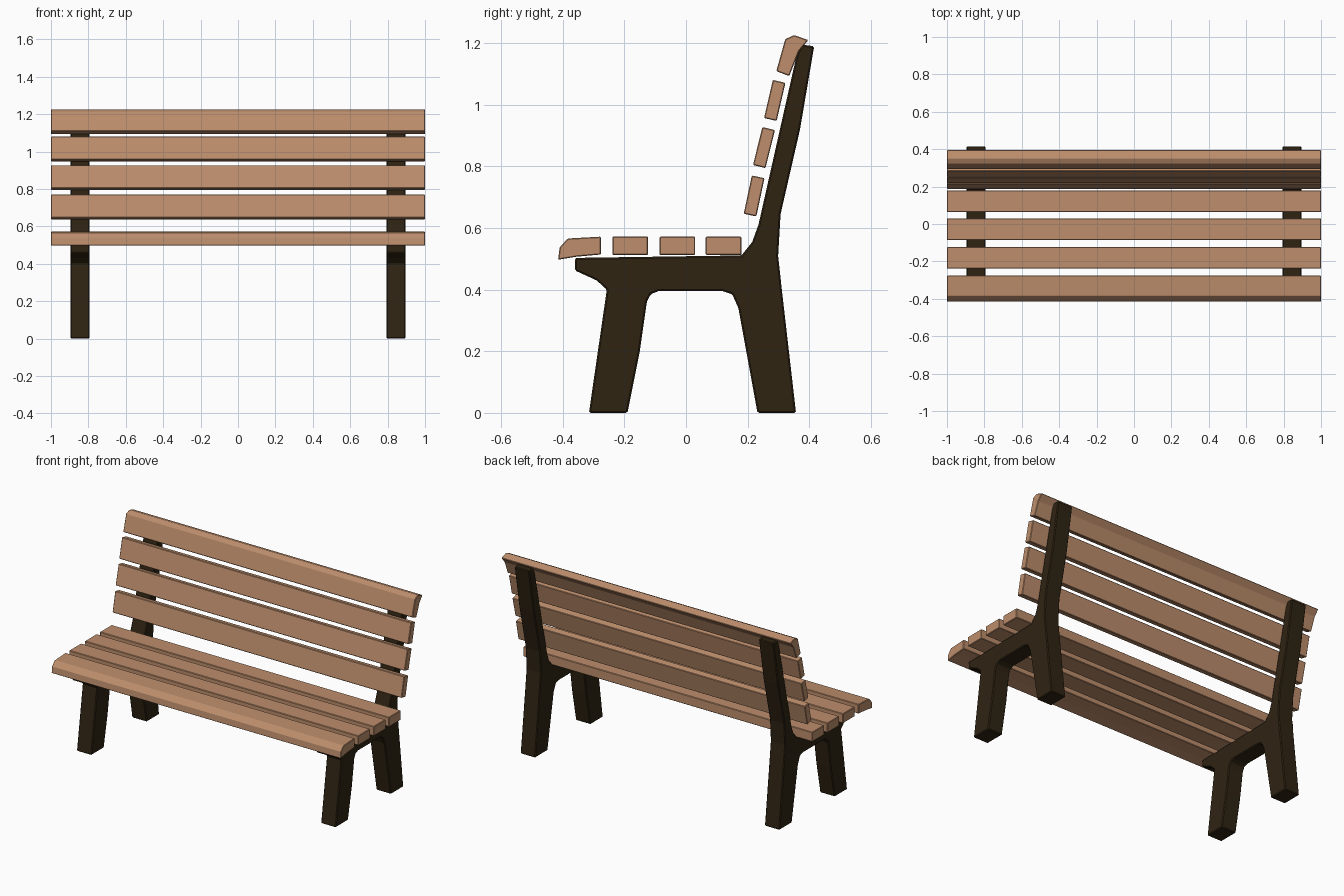
import bpy
import bmesh
from math import radians
from mathutils import Matrix, Vector

default_cube = bpy.data.objects.get("Cube")
if default_cube:
    bpy.data.objects.remove(default_cube, do_unlink=True)


def make_material(name, colour):
    material = bpy.data.materials.new(name)
    material.use_nodes = True
    material.diffuse_color = (*colour, 1)
    shader = material.node_tree.nodes["Principled BSDF"]
    shader.inputs["Base Color"].default_value = (*colour, 1)
    shader.inputs["Roughness"].default_value = 0.8
    return material


wood = make_material("warm wood", (0.51, 0.27, 0.15))
dark_metal = make_material("dark brown metal", (0.028, 0.017, 0.006))


def extrude_profile(name, profile, x_start, x_end, material, bevel):
    """Extrude a side profile of (y, z) points along x."""
    bm = bmesh.new()
    face = bm.faces.new([bm.verts.new((x_start, y, z)) for y, z in profile])
    result = bmesh.ops.extrude_face_region(bm, geom=[face])
    moved = [v for v in result["geom"] if isinstance(v, bmesh.types.BMVert)]
    bmesh.ops.translate(bm, verts=moved, vec=(x_end - x_start, 0, 0))
    bmesh.ops.recalc_face_normals(bm, faces=bm.faces)
    mesh = bpy.data.meshes.new(name)
    bm.to_mesh(mesh)
    bm.free()
    mesh.materials.append(material)
    part = bpy.data.objects.new(name, mesh)
    bpy.context.collection.objects.link(part)
    modifier = part.modifiers.new("Soft edges", "BEVEL")
    modifier.width = bevel
    modifier.segments = 1
    modifier.limit_method = "ANGLE"
    modifier.angle_limit = radians(40)
    return part


def slat(name, y, z, depth, height, tilt=0):
    """Rectangular board spanning the bench, tilted about its length."""
    turn = Matrix.Rotation(radians(tilt), 2)
    corners = [(-1, -1), (1, -1), (1, 1), (-1, 1)]
    profile = [Vector((y, z)) + turn @ Vector((a * depth / 2, b * height / 2))
               for a, b in corners]
    return extrude_profile(name, profile, -1, 1, wood, 0.003)


# Seat boards, with a rounded nose on the front one
front_nose = [(-0.415, 0.497), (-0.41, 0.537), (-0.384, 0.566),
              (-0.276, 0.572), (-0.276, 0.514), (-0.355, 0.507)]
extrude_profile("seat_front_slat", front_nose, -1, 1, wood, 0.003)
for label, y in (("front_middle", -0.181), ("rear_middle", -0.028), ("rear", 0.122)):
    slat("seat_" + label + "_slat", y, 0.542, 0.116, 0.06)

# Backrest boards, with a cap that rolls over the top
for label, y, z, tilt in (("lower", 0.221, 0.704, -12), ("middle", 0.253, 0.861, -14),
                          ("upper", 0.288, 1.014, -13)):
    slat("back_" + label + "_slat", y, z, 0.042, 0.127, tilt)
top_cap = [(0.293, 1.109), (0.322, 1.213), (0.351, 1.226),
           (0.397, 1.21), (0.367, 1.174), (0.335, 1.093)]
extrude_profile("back_top_slat", top_cap, -1, 1, wood, 0.003)

# One-piece side frames: legs, seat rail and back upright
frame_profile = [
    # front leg and underside arch
    (-0.315, 0), (-0.19, 0), (-0.15, 0.2), (-0.127, 0.36), (-0.115, 0.385), (-0.09, 0.395),
    (0.12, 0.395), (0.15, 0.385), (0.17, 0.34),
    # rear leg and back of the upright
    (0.232, 0), (0.357, 0), (0.311, 0.4), (0.299, 0.51), (0.307, 0.645),
    (0.37, 0.92), (0.416, 1.19),
    # front of the upright and seat rail
    (0.377, 1.195), (0.36, 1.165), (0.235, 0.61), (0.215, 0.555), (0.18, 0.511),
    (-0.36, 0.503), (-0.36, 0.462), (-0.29, 0.43), (-0.257, 0.4)]
for label, side in (("left", 1), ("right", -1)):
    extrude_profile(label + "_frame", frame_profile, side * 0.793, side * 0.896,
                    dark_metal, 0.005)
